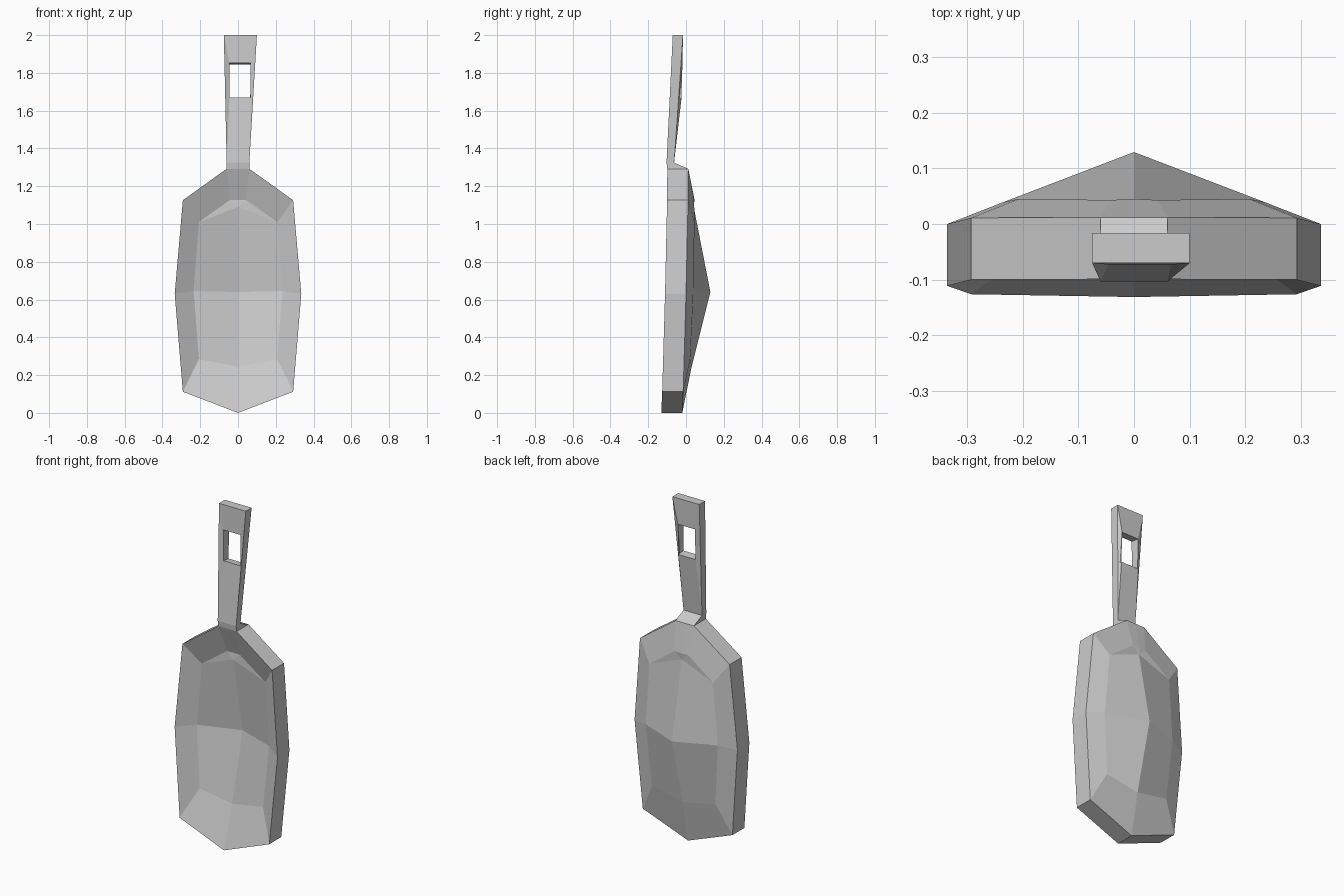
import bpy, bmesh

if "Cube" in bpy.data.objects:
    bpy.data.objects.remove(bpy.data.objects["Cube"])


def make_object(name, bm):
    bmesh.ops.recalc_face_normals(bm, faces=bm.faces)
    mesh = bpy.data.meshes.new(name)
    bm.to_mesh(mesh)
    bm.free()
    obj = bpy.data.objects.new(name, mesh)
    bpy.context.collection.objects.link(obj)
    return obj


# Pan: right half of the dished sheet; front skin is thinner at the floor
rim = [(0, -.02, 0), (.292, -.015, .112), (.335, 0, .63), (.292, .011, 1.126),
       (.06, .012, 1.292), (0, .012, 1.292)]
ring = [(0, .03, .245), (.207, .022, .285), (.235, .039, .645),
        (.207, .045, 1.01), (.042, .043, 1.128), (0, .045, 1.128)]
apex, neck = (0, .129, .64), (0, .041, 1.09)

bm = bmesh.new()
rims = []
for rim_shift, floor_shift in ((0, 0), (-.111, -.085)):
    def add(p, shift):
        return bm.verts.new((p[0], p[1] + shift, p[2]))
    o = [add(p, rim_shift) for p in rim]
    r = [add(p, floor_shift) for p in ring]
    a, n = add(apex, floor_shift), add(neck, floor_shift)
    for i in range(5):
        bm.faces.new((o[i], o[i + 1], r[i + 1], r[i]))
    for f in ((r[0], r[1], r[2], a), (r[2], r[3], n, a),
              (r[3], r[4], n), (r[4], r[5], n)):
        bm.faces.new(f)
    rims.append(o)
# Rim wall, left open where the handle joins
for i in range(4):
    bm.faces.new((rims[0][i], rims[0][i + 1], rims[1][i + 1], rims[1][i]))
pan = make_object("pan_bowl", bm)
mod = pan.modifiers.new("mirror", 'MIRROR')
mod.use_clip = True

# Handle: tapered bar with a square hanging hole
bm = bmesh.new()


def section(x0, x1, front, back, z_front, z_back):
    # front left, front right, back right, back left
    return [bm.verts.new(p) for p in ((x0, front, z_front), (x1, front, z_front),
                                      (x1, back, z_back), (x0, back, z_back))]


root = section(-.06, .06, -.099, .012, 1.292, 1.292)
base = section(-.06, .06, -.103, -.063, 1.325, 1.325)
tip = section(-.075, .10, -.07, -.016, 2.0, 2.0)
low = section(-.045, .067, -.071, -.024, 1.67, 1.665)
high = section(-.045, .067, -.073, -.019, 1.853, 1.845)

for i in range(4):
    j = (i + 1) % 4
    bm.faces.new((root[i], root[j], base[j], base[i]))
bm.faces.new(tip)
for i in (1, 3):
    j = (i + 1) % 4
    bm.faces.new((base[i], base[j], tip[j], tip[i]))
# Frames around the hole on front and back
for l, r in ((0, 1), (3, 2)):
    outer = (base[l], base[r], tip[r], tip[l])
    inner = (low[l], low[r], high[r], high[l])
    for i in range(4):
        j = (i + 1) % 4
        bm.faces.new((outer[i], outer[j], inner[j], inner[i]))
# Hole lining
bm.faces.new(low)
bm.faces.new(high)
for i, j in ((1, 2), (3, 0)):
    bm.faces.new((low[i], low[j], high[j], high[i]))
make_object("pan_handle", bm)
